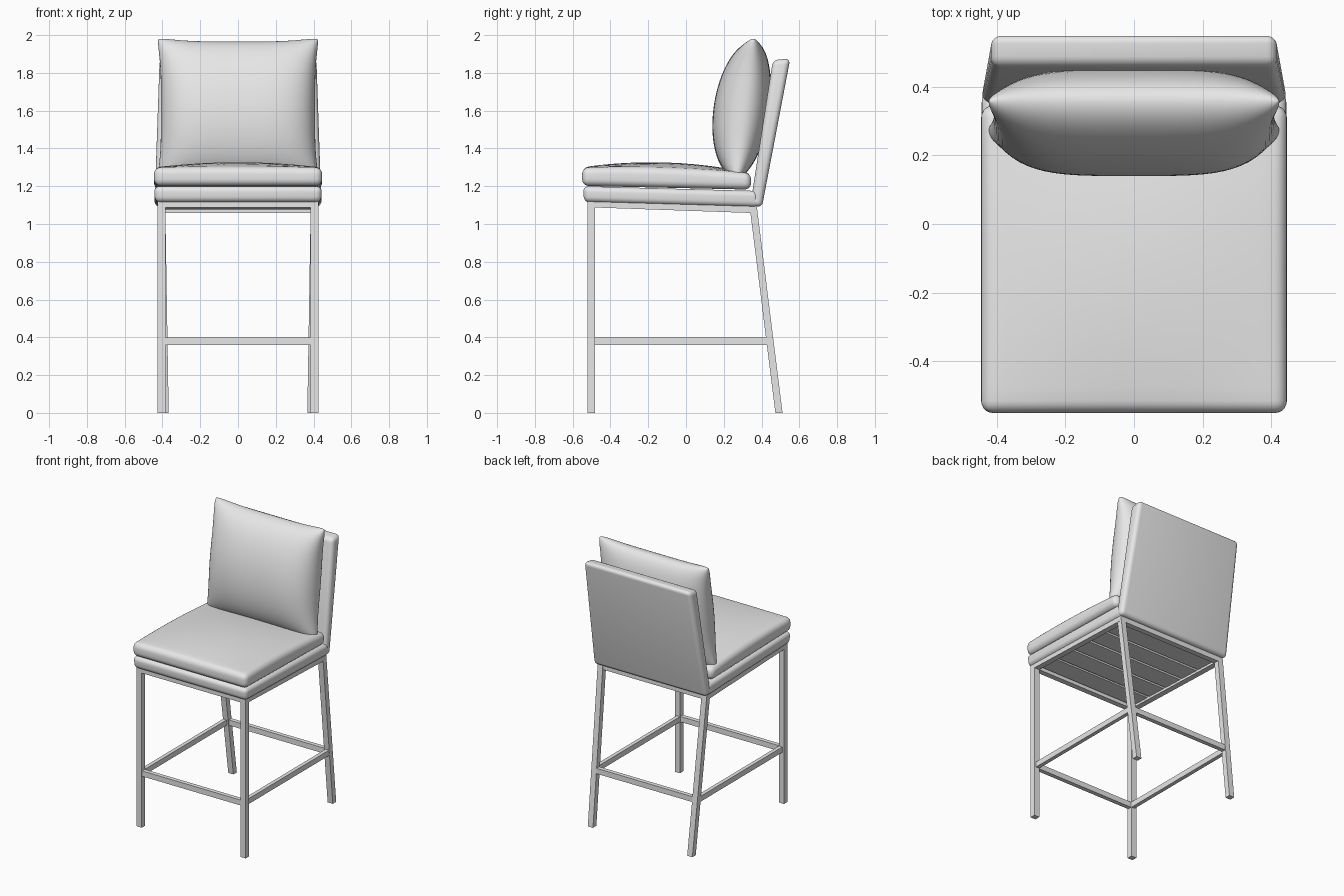
import bpy, bmesh, math

if "Cube" in bpy.data.objects:
    bpy.data.objects.remove(bpy.data.objects["Cube"])

mat = bpy.data.materials.new("plain_grey")
mat.diffuse_color = (0.8, 0.8, 0.8, 1)
mat.use_nodes = True
mat.node_tree.nodes["Principled BSDF"].inputs["Base Color"].default_value = mat.diffuse_color


def finish(name, bm, smooth):
    bmesh.ops.recalc_face_normals(bm, faces=bm.faces)
    for f in bm.faces:
        f.smooth = smooth
    me = bpy.data.meshes.new(name)
    bm.to_mesh(me)
    bm.free()
    me.materials.append(mat)
    ob = bpy.data.objects.new(name, me)
    bpy.context.collection.objects.link(ob)
    return ob


# Six-sided block; each end is (x0, x1, y0, y1, z at y0, z at y1)
def block(name, low, top, bevel=0.0, cuts=0, crown=0.0):
    bm = bmesh.new()
    bmesh.ops.create_cube(bm, size=2)
    if cuts:
        flat = [e for e in bm.edges if abs(e.verts[0].co.z - e.verts[1].co.z) < 0.1]
        bmesh.ops.subdivide_edges(bm, edges=flat, cuts=cuts, use_grid_fill=True)
    for v in bm.verts:
        u, w, up = v.co.x, v.co.y, v.co.z > 0
        x0, x1, y0, y1, za, zb = top if up else low
        a, b = (u + 1) / 2, (w + 1) / 2
        z = za + (zb - za) * b
        if up:
            z += crown * (1 - u * u) * (1 - w * w) + crown * 0.35 * (1 - w * w)
        v.co = (x0 + (x1 - x0) * a, y0 + (y1 - y0) * b, z)
    if bevel:
        bmesh.ops.recalc_face_normals(bm, faces=bm.faces)
        sharp = [e for e in bm.edges if e.calc_face_angle(0) > 0.8]
        bmesh.ops.bevel(bm, geom=sharp, offset=bevel, segments=5, profile=0.5,
                        affect='EDGES', clamp_overlap=True)
    return finish(name, bm, bevel > 0)


# Upholstered seat base, cushion and back panel
block("seat_base", (-.44, .44, -.54, .39, 1.115, 1.088),
      (-.445, .445, -.545, .38, 1.2, 1.175), .03)
block("seat_cushion", (-.445, .445, -.55, .345, 1.202, 1.182),
      (-.445, .445, -.55, .345, 1.3, 1.27), .036, 11, .03)
block("back_panel", (-.442, .442, .34, .402, 1.098, 1.088),
      (-.415, .415, .46, .552, 1.868, 1.876), .028)

# Back pillow: bulged front and rear skins with pinched corners
bm = bmesh.new()
n = 36
ring = {}
for side in (-1, 1):
    for i in range(n + 1):
        for j in range(n + 1):
            rim = i in (0, n) or j in (0, n)
            key = (0 if rim else side, i, j)
            if key in ring:
                continue
            u = math.sin((i / n - .5) * math.pi)
            v = math.sin((j / n - .5) * math.pi)
            h = math.sqrt(max(0, (1 - u ** 4) * (1 - v * v)))
            r = 1 - .05 * abs(u * v) ** 10
            x = u * (.408 + .034 * v ** 4) * r
            z = v * (.358 + .032 * u ** 4) * r
            y = .313 + .12 * z + side * h * (.168 if side < 0 else .13)
            ring[key] = bm.verts.new((x, y, 1.608 + z))
for side in (-1, 1):
    for i in range(n):
        for j in range(n):
            quad = []
            for a, b in ((i, j), (i + 1, j), (i + 1, j + 1), (i, j + 1)):
                rim = a in (0, n) or b in (0, n)
                quad.append(ring[(0 if rim else side, a, b)])
            bm.faces.new(quad)
finish("back_pillow", bm, True)


def sx(s, a, b):
    return (a, b) if s > 0 else (-b, -a)


# Legs and side rails, mirrored left and right
for s, tag in ((-1, "left"), (1, "right")):
    out = sx(s, .385, .425)
    block("front_leg_" + tag, (*out, -.521, -.483, 0, 0), (*out, -.521, -.483, 1.12, 1.12))
    block("rear_leg_" + tag, (*sx(s, .367, .407), .473, .511, 0, 0),
          (*out, .336, .374, 1.1, 1.1))
    block("side_rail_" + tag, (*out, -.5, .36, 1.088, 1.058), (*out, -.5, .36, 1.125, 1.098))
    bar = sx(s, .385, .412)
    block("side_stretcher_" + tag, (*bar, -.5, .445, .36, .36), (*bar, -.5, .445, .398, .398))

# Front and rear cross bars
for tag, y, zl, zh, st in (("front", -.502, 1.088, 1.122, -.502),
                           ("rear", .357, 1.058, 1.098, .446)):
    block(tag + "_rail", (-.4, .4, y - .019, y + .019, zl, zl), (-.4, .4, y - .019, y + .019, zh, zh))
    block(tag + "_stretcher", (-.39, .39, st - .015, st + .015, .36, .36),
          (-.39, .39, st - .015, st + .015, .398, .398))

# Support slats under the seat
for k in range(5):
    y0 = -.47 + k * .162
    z0, z1 = 1.104 - .03 * (y0 + .5) / .87, 1.104 - .03 * (y0 + .645) / .87
    block("slat_%d" % (k + 1), (-.39, .39, y0, y0 + .145, z0, z1),
          (-.39, .39, y0, y0 + .145, z0 + .015, z1 + .015))
